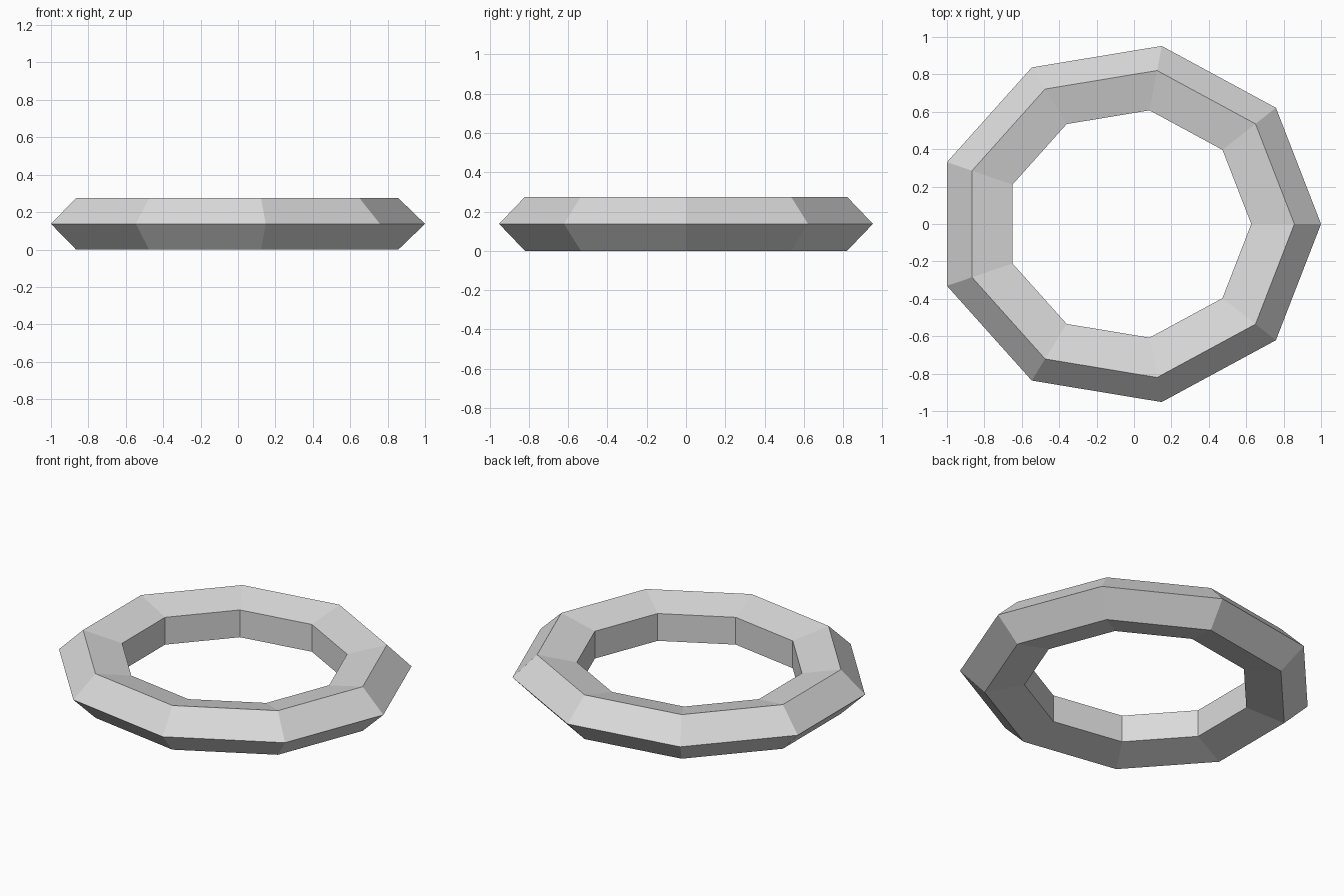
import bpy
import bmesh
from math import cos, sin, pi, tau

cube = bpy.data.objects.get("Cube")
if cube:
    bpy.data.objects.remove(cube, do_unlink=True)

SIDES = 9            # segments around the ring
SECTION = 5          # sides of the cross-section
OUTER = 2 / (1 + cos(pi / SIDES))
MAJOR = OUTER / 1.25
MINOR = MAJOR / 4
DEPTH = 0.9375       # front-to-back radius relative to the side radius
FLATTEN = 0.7        # section height relative to its width
HALF_HEIGHT = MINOR * FLATTEN * sin(tau / SECTION)

# Plain grey material
grey = bpy.data.materials.new("light grey")
grey.use_nodes = True
color = (0.7, 0.7, 0.7, 1)
grey.diffuse_color = color
grey.node_tree.nodes["Principled BSDF"].inputs["Base Color"].default_value = color

# Five-sided section swept around nine corners of an oval
bm = bmesh.new()
loops = []
for i in range(SIDES):
    a = tau * i / SIDES
    loop = []
    for j in range(SECTION):
        b = tau * j / SECTION
        radius = MAJOR + MINOR * cos(b)
        loop.append(bm.verts.new((radius * cos(a) + 1 - OUTER,
                                  radius * DEPTH * sin(a),
                                  HALF_HEIGHT + MINOR * FLATTEN * sin(b))))
    loops.append(loop)

for i in range(SIDES):
    this, after = loops[i], loops[(i + 1) % SIDES]
    for j in range(SECTION):
        k = (j + 1) % SECTION
        bm.faces.new((this[j], after[j], after[k], this[k]))
bmesh.ops.recalc_face_normals(bm, faces=bm.faces)

mesh = bpy.data.meshes.new("ring")
bm.to_mesh(mesh)
bm.free()
mesh.materials.append(grey)
ring = bpy.data.objects.new("ring", mesh)
bpy.context.collection.objects.link(ring)
